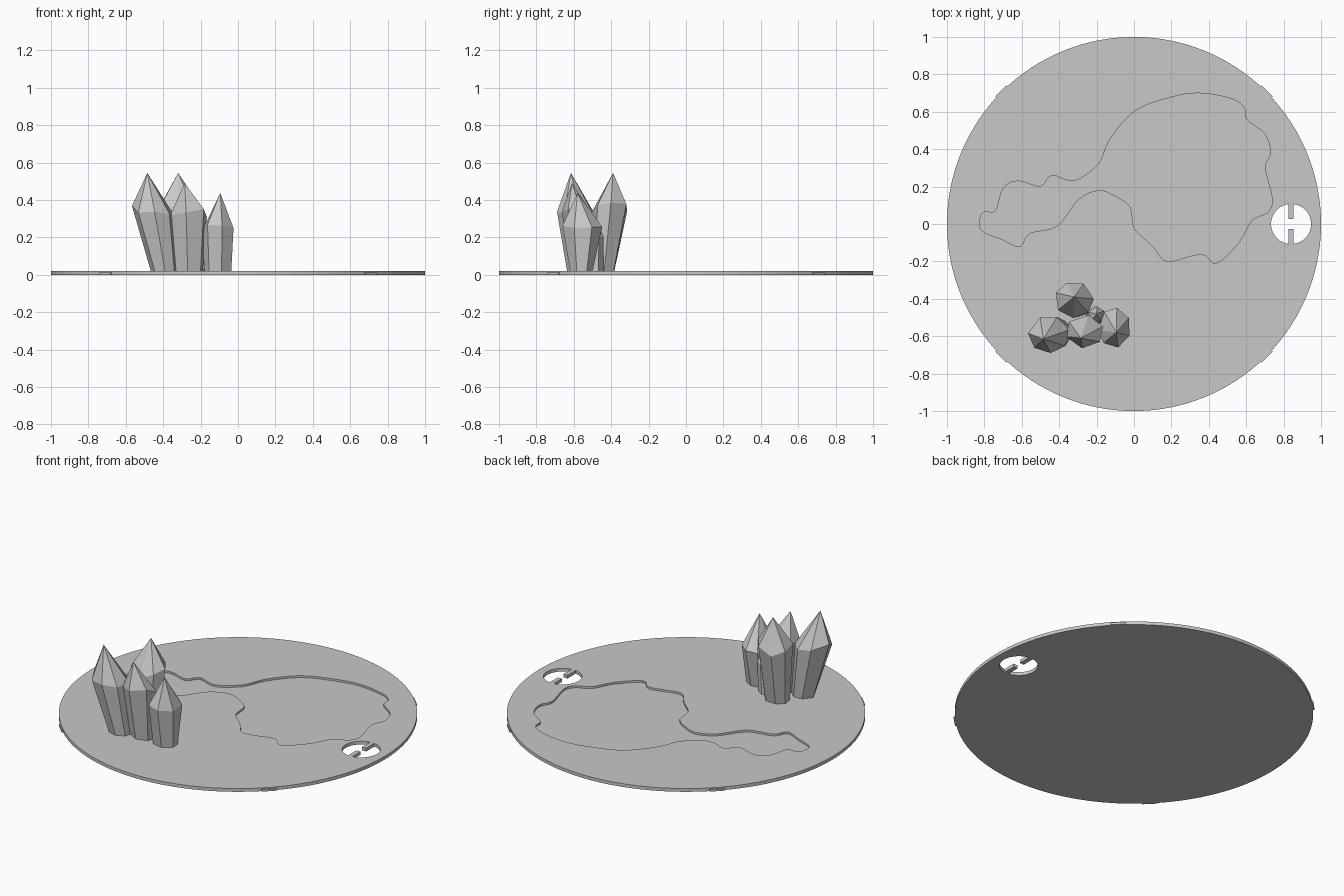
import bpy
import bmesh
import math
import random
from mathutils import Vector

random.seed(4)
cube = bpy.data.objects.get("Cube")
if cube:
    bpy.data.objects.remove(cube, do_unlink=True)

TOP = 0.02          # upper surface of the base plate
POND_DEPTH = 0.012

grey = bpy.data.materials.new("stone grey")
grey.use_nodes = True
colour = (0.58, 0.58, 0.58, 1)
grey.diffuse_color = colour
grey.node_tree.nodes["Principled BSDF"].inputs["Base Color"].default_value = colour


def finish(name, bm):
    """Turn a bmesh into a grey object with outward normals."""
    bmesh.ops.recalc_face_normals(bm, faces=bm.faces)
    mesh = bpy.data.meshes.new(name)
    bm.to_mesh(mesh)
    bm.free()
    mesh.materials.append(grey)
    obj = bpy.data.objects.new(name, mesh)
    bpy.context.collection.objects.link(obj)
    return obj


def prism(name, outline, low, high):
    """Extrude a closed 2D outline between two heights."""
    bm = bmesh.new()
    face = bm.faces.new([bm.verts.new((x, y, low)) for x, y in outline])
    raised = bmesh.ops.extrude_face_region(bm, geom=[face])["geom"]
    verts = [v for v in raised if isinstance(v, bmesh.types.BMVert)]
    bmesh.ops.translate(bm, verts=verts, vec=(0, 0, high - low))
    return finish(name, bm)


def circle(cx, cy, radius, count):
    angles = [math.tau * i / count for i in range(count)]
    return [(cx + radius * math.cos(a), cy + radius * math.sin(a)) for a in angles]


def smooth_loop(points, steps):
    """Closed Catmull-Rom curve through the points."""
    pts = [Vector(p) for p in points]
    loop = []
    for i in range(len(pts)):
        a, b, c, d = (pts[(i + k) % len(pts)] for k in (-1, 0, 1, 2))
        for s in range(steps):
            t = s / steps
            loop.append((b * 2 + (c - a) * t + (a * 2 - b * 5 + c * 4 - d) * t ** 2
                         + (b * 3 - a - c * 3 + d) * t ** 3) / 2)
    return loop


def cut(target, cutter):
    mod = target.modifiers.new(cutter.name, "BOOLEAN")
    mod.operation = "DIFFERENCE"
    mod.solver = "EXACT"
    mod.object = cutter
    cutter.hide_render = True
    cutter.hide_set(True)


def crystal(name, base, base_size, shoulder, size, tip, sides=6, turn=0.3):
    """Faceted shard: narrow foot, wide uneven shoulder, pointed tip."""
    bm = bmesh.new()
    foot, rim = [], []
    for i in range(sides):
        a = turn + math.tau * (i + random.uniform(-0.12, 0.12)) / sides
        c, s = math.cos(a), math.sin(a)
        foot.append(bm.verts.new((base[0] + base_size[0] * c,
                                  base[1] + base_size[1] * s, TOP - 0.005)))
        rim.append(bm.verts.new((shoulder[0] + size[0] * c, shoulder[1] + size[1] * s,
                                 shoulder[2] + random.uniform(-0.03, 0.03))))
    peak = bm.verts.new(tip)
    bm.faces.new(foot)
    for i in range(sides):
        j = (i + 1) % sides
        bm.faces.new((foot[i], foot[j], rim[j], rim[i]))
        bm.faces.new((rim[i], rim[j], peak))
    return finish(name, bm)


# Round base plate with a sunken pond
plate = prism("base_plate", circle(0, 0, 1, 128), 0, TOP)
shore = [(-.82, -.03), (-.81, .06), (-.74, .07), (-.7, .19), (-.62, .23), (-.5, .2),
         (-.44, .26), (-.32, .23), (-.19, .32), (-.13, .45), (0, .6), (.17, .67),
         (.34, .7), (.52, .67), (.59, .62), (.6, .56), (.7, .48), (.73, .38),
         (.7, .3), (.74, .13), (.71, .06), (.63, .02), (.56, -.1), (.44, -.21),
         (.36, -.16), (.18, -.2), (.11, -.13), (.07, -.09), (0, -.02), (-.02, .09),
         (-.1, .15), (-.19, .18), (-.3, .13), (-.41, -.01), (-.56, -.05),
         (-.61, -.12), (-.71, -.08)]
cut(plate, prism("pond_cutter", smooth_loop(shore, 4), TOP - POND_DEPTH, 0.1))

# Round slot with two facing tongues left standing in it
HOLE_X, HOLE_R, HALF, GAP = 0.84, 0.107, 0.014, 0.027
slot = []
for side in (1, -1):
    start = math.asin(HALF / HOLE_R)
    for i in range(25):
        a = start + (math.pi - 2 * start) * i / 24
        slot.append((HOLE_X + side * HOLE_R * math.sin(a), side * HOLE_R * math.cos(a)))
    slot += [(HOLE_X + side * HALF, -side * GAP), (HOLE_X - side * HALF, -side * GAP)]
    # the tongue's far side continues into the opposite arc
cut(plate, prism("slot_cutter", slot, -0.1, 0.1))

# Four small clips on the rim
for label, quarter in (("back_left", 1), ("back_right", 3),
                       ("front_right", 5), ("front_left", 7)):
    mid = quarter * math.pi / 4
    out = Vector((math.cos(mid), math.sin(mid)))
    along = Vector((-out.y, out.x)) * 0.043
    prism("rim_clip_" + label,
          [out * 0.98 - along, out * 1.007 - along, out * 1.007 + along, out * 0.98 + along],
          0, 0.012)

# Crystal cluster
crystal("crystal_right", (-.395, -.575), (.07, .06), (-.455, -.59, .35), (.112, .1),
        (-.485, -.615, .545), 7)
crystal("crystal_back", (-.31, -.44), (.08, .06), (-.32, -.405, .36), (.105, .098),
        (-.32, -.39, .545), 7, 0.1)
crystal("crystal_middle", (-.26, -.56), (.075, .05), (-.265, -.575, .33), (.103, .09),
        (-.285, -.61, .49))
crystal("crystal_left", (-.105, -.56), (.075, .06), (-.105, -.555, .26), (.088, .108),
        (-.095, -.58, .437), 7, 0.5)
crystal("crystal_small", (-.21, -.49), (.05, .05), (-.2, -.485, .22), (.045, .045),
        (-.2, -.48, .29), 5)
